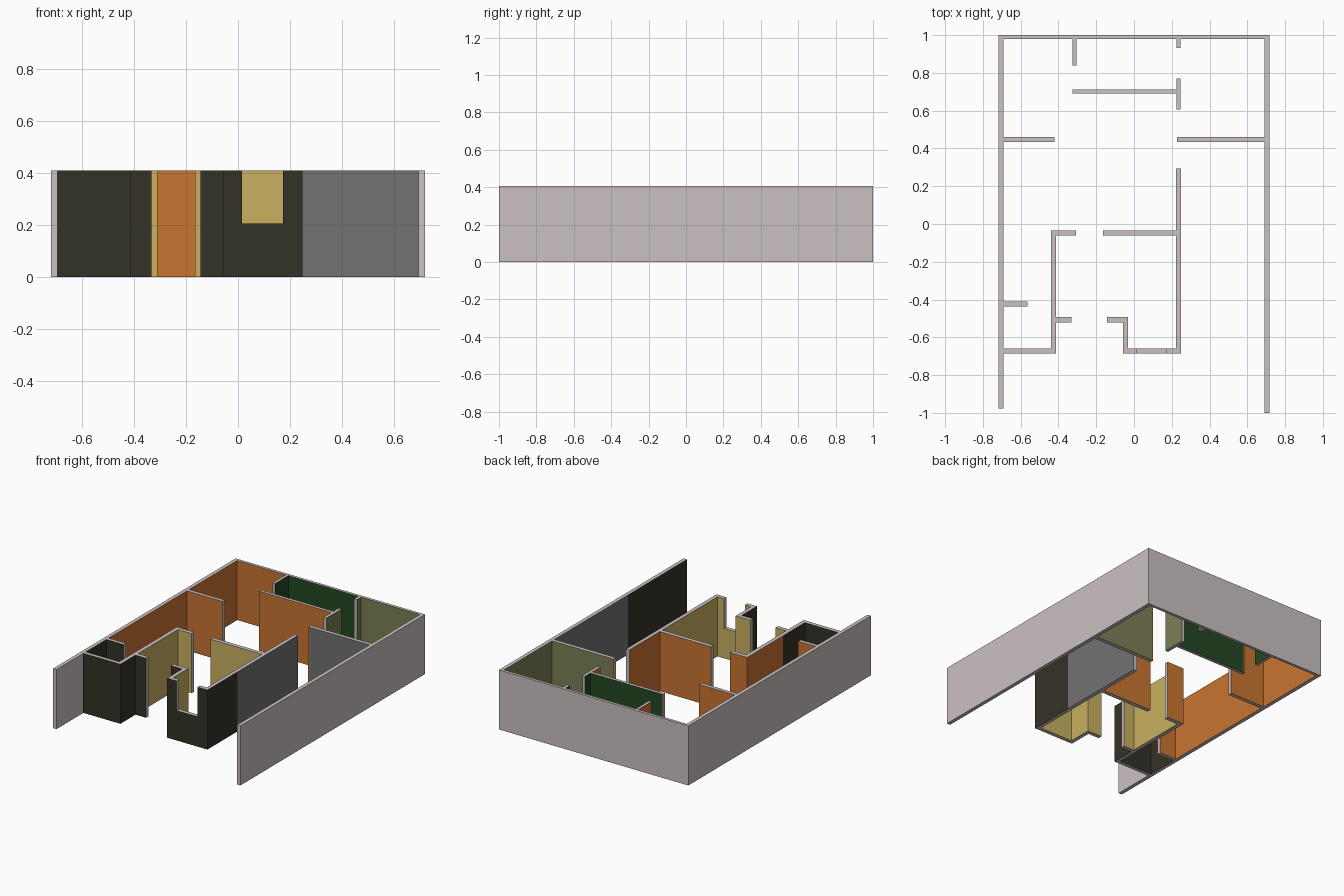
import bpy, bmesh
from mathutils import Vector

if "Cube" in bpy.data.objects:
    bpy.data.objects.remove(bpy.data.objects["Cube"])

H = 0.408      # wall height
SILL = 0.205   # window sill height


def material(name, r, g, b):
    m = bpy.data.materials.new(name)
    lin = [((c / 255 + 0.055) / 1.055) ** 2.4 for c in (r, g, b)]
    m.diffuse_color = (*lin, 1)
    m.use_nodes = True
    m.node_tree.nodes["Principled BSDF"].inputs["Base Color"].default_value = m.diffuse_color
    return m


PAINTS = {
    "plaster": material("plaster", 202, 192, 193),
    "orange": material("orange", 202, 117, 50),
    "dark": material("dark", 52, 50, 38),
    "yellow": material("yellow", 200, 176, 96),
    "grey": material("grey", 114, 114, 114),
    "green": material("green", 36, 72, 35),
    "olive": material("olive", 125, 127, 85),
}
ORDER = list(PAINTS)

# Painted zones (x0, x1, y0, y1); the first hit wins, outside is plaster
ZONES = [
    ("plaster", -0.695, -0.68, -1.1, -0.69),     # bare front end of left wall
    ("green", -0.315, 0.236, 0.70, 0.985),       # bathroom
    ("olive", 0.236, 0.695, 0.448, 0.985),       # back bedroom
    ("grey", 0.236, 0.695, -0.36, 0.448),        # side court
    ("dark", 0.236, 0.695, -1.1, -0.36),         # side court, front part
    ("dark", -0.695, -0.425, -0.672, -0.423),    # closet
    ("dark", -0.425, -0.042, -0.672, -0.505),    # porch
    ("yellow", -0.425, 0.236, -0.672, -0.048),   # entry room
    ("dark", -0.695, 0.236, -1.1, -0.672),       # front face
    ("orange", -0.695, 0.236, -0.423, 0.985),    # living space
]
X_CUTS = sorted({v for z in ZONES for v in z[1:3]})
Y_CUTS = sorted({v for z in ZONES for v in z[3:5]})


def zone_at(p):
    for name, x0, x1, y0, y1 in ZONES:
        if x0 <= p.x <= x1 and y0 <= p.y <= y1:
            return name
    return "plaster"


def wall(name, x0, x1, y0, y1, height=H, painted_ends=""):
    """Box wall, split where paint changes; ends stay plaster unless listed."""
    bm = bmesh.new()
    bmesh.ops.create_cube(bm, size=1)
    for v in bm.verts:
        v.co = Vector((x0 + (v.co.x + 0.5) * (x1 - x0),
                       y0 + (v.co.y + 0.5) * (y1 - y0),
                       (v.co.z + 0.5) * height))
    along = 0 if x1 - x0 > y1 - y0 else 1
    lo, hi = ((x0, x1), (y0, y1))[along]
    axis = Vector((1, 0, 0)) if along == 0 else Vector((0, 1, 0))
    for c in (X_CUTS, Y_CUTS)[along]:
        if lo + 0.002 < c < hi - 0.002:
            bmesh.ops.bisect_plane(bm, geom=bm.verts[:] + bm.edges[:] + bm.faces[:],
                                   plane_co=axis * c, plane_no=axis)
    bm.normal_update()
    for f in bm.faces:
        n = f.normal
        paint = "plaster"
        if abs(n.z) < 0.5:
            is_end = abs(n[along]) > 0.5
            side = "+" if n[along] > 0 else "-"
            if not is_end or side in painted_ends:
                paint = zone_at(f.calc_center_median() + n * 0.003)
        f.material_index = ORDER.index(paint)
    # merge flat pieces that share a paint
    bmesh.ops.dissolve_limit(bm, angle_limit=0.01, verts=bm.verts[:],
                             edges=bm.edges[:], delimit={'MATERIAL'})
    me = bpy.data.meshes.new(name)
    bm.to_mesh(me)
    bm.free()
    for m in PAINTS.values():
        me.materials.append(m)
    bpy.context.collection.objects.link(bpy.data.objects.new(name, me))


# Outer shell
wall("outer_wall_left", -0.718, -0.692, -0.976, 1.0)
wall("outer_wall_right", 0.692, 0.718, -1.0, 1.0)
wall("outer_wall_back", -0.692, 0.692, 0.98, 1.0)

# Bathroom
wall("bath_stub_left", -0.325, -0.305, 0.838, 0.98)
wall("bath_stub_right", 0.225, 0.247, 0.933, 0.98)
wall("bath_wall", -0.325, 0.225, 0.69, 0.712)
wall("bath_post", 0.225, 0.247, 0.605, 0.77)

# Bedroom and living dividers
wall("divider_left", -0.692, -0.422, 0.435, 0.461)
wall("divider_right", 0.227, 0.692, 0.435, 0.461)

# Entry room
wall("entry_wall_right", 0.222, 0.248, -0.685, 0.293, painted_ends="-")
wall("entry_wall_left", -0.44, -0.412, -0.685, -0.034, painted_ends="-+")
wall("entry_back_left", -0.412, -0.308, -0.062, -0.034)
wall("entry_back_right", -0.164, 0.222, -0.062, -0.034)
wall("porch_stub_left", -0.412, -0.332, -0.521, -0.493)
wall("porch_stub_right", -0.143, -0.058, -0.521, -0.493)
wall("porch_side", -0.058, -0.031, -0.685, -0.493, painted_ends="-+")

# Front window wall: two piers with a low sill between
wall("window_pier_left", -0.031, 0.015, -0.685, -0.658)
wall("window_sill", 0.015, 0.172, -0.685, -0.658, SILL)
wall("window_pier_right", 0.172, 0.222, -0.685, -0.658)

# Closet
wall("closet_front", -0.692, -0.44, -0.685, -0.658)
wall("closet_back", -0.692, -0.563, -0.437, -0.411)
